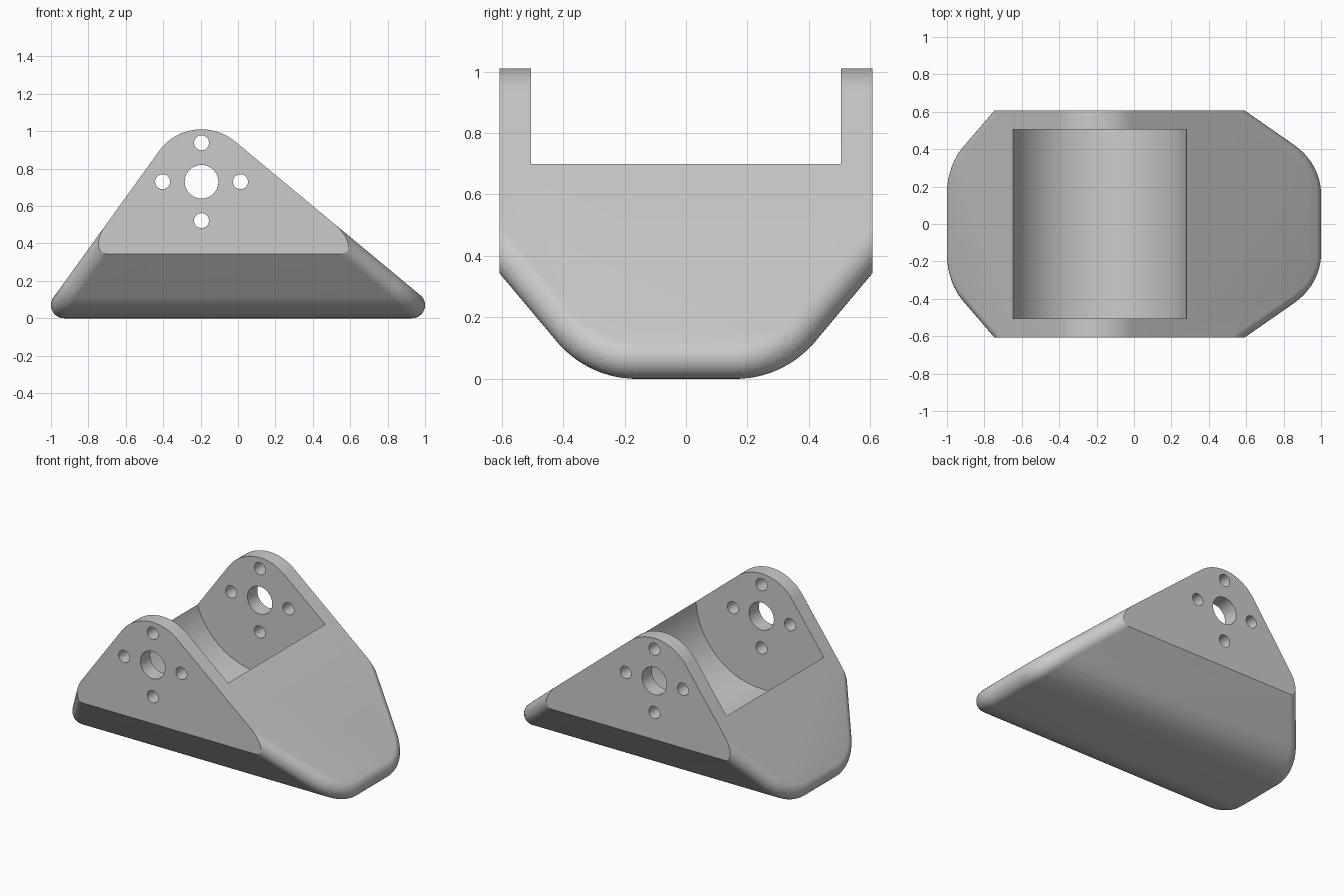
import bpy
import bmesh
from math import sin, cos, tan, atan2, asin, hypot, pi, radians
from mathutils import Matrix, Vector

if "Cube" in bpy.data.objects:
    bpy.data.objects.remove(bpy.data.objects["Cube"])

HALF_WIDTH = 0.607                # half of the body width
FILLET = 0.07                     # rolled edge radius
PIVOT_X, PIVOT_Z = -0.195, 0.73   # centre of the bores and of the cradle
CROWN = 0.28                      # radius of the rounded top
FOOT = 0.93                       # x of the rolled end centres

grey = bpy.data.materials.new("plain grey")
grey.use_nodes = True
grey.diffuse_color = (0.6, 0.6, 0.6, 1)
grey.node_tree.nodes["Principled BSDF"].inputs["Base Color"].default_value = (0.6, 0.6, 0.6, 1)


def make_object(name, bm):
    mesh = bpy.data.meshes.new(name)
    bm.to_mesh(mesh)
    bm.free()
    mesh.materials.append(grey)
    obj = bpy.data.objects.new(name, mesh)
    bpy.context.scene.collection.objects.link(obj)
    return obj


def flank_angle(side):
    """Steepness of the flank tangent to the foot and crown circles."""
    run, rise = abs(side * FOOT - PIVOT_X), PIVOT_Z - FILLET
    return atan2(rise, run) + asin((CROWN - FILLET) / hypot(run, rise))


def add_ball(bm, centre):
    bmesh.ops.create_uvsphere(bm, u_segments=32, v_segments=16, radius=FILLET,
                              matrix=Matrix.Translation(centre))


def cylinder(name, x, z, radius, half_length, segments):
    bm = bmesh.new()
    turn = Matrix.Translation((x, 0, z)) @ Matrix.Rotation(pi / 2, 4, "X")
    bmesh.ops.create_cone(bm, cap_ends=True, segments=segments, radius1=radius,
                          radius2=radius, depth=2 * half_length, matrix=turn)
    obj = make_object(name, bm)
    obj.hide_render = True
    obj.hide_viewport = True
    return obj


# Keel line in y and z: flat bottom, arc, then straight chine past the body width
BEND, KEEL_Y, CHINE = 0.34, 0.16, radians(50)
keel = []
for i in range(13):
    a = CHINE * i / 12
    keel.append((KEEL_Y + (BEND - FILLET) * sin(a), BEND - (BEND - FILLET) * cos(a)))
y, z = keel[-1]
reach = 0.8 - y
keel.append((0.8, z + reach * tan(CHINE)))

# Solid body: hull around the rolled end edges and the rounded crown
bm = bmesh.new()
for end in (-1, 1):
    slope = tan(flank_angle(end))
    for y, z in keel:
        x = end * (FOOT - (z - FILLET) / slope)
        for side in (-1, 1):
            add_ball(bm, Vector((x, side * y, z)))
start, stop = pi / 2 - flank_angle(1), pi / 2 + flank_angle(-1)
for i in range(33):
    a = pi / 2 - flank_angle(1) + (flank_angle(1) + flank_angle(-1)) * i / 32
    for side in (-1, 1):
        bm.verts.new((PIVOT_X + CROWN * cos(a), side * 0.8, PIVOT_Z + CROWN * sin(a)))
bmesh.ops.convex_hull(bm, input=bm.verts[:])
bm.faces.ensure_lookup_table()
bmesh.ops.delete(bm, geom=[v for v in bm.verts if not v.link_faces], context="VERTS")

# Flat side faces
for side in (-1, 1):
    bmesh.ops.bisect_plane(bm, geom=bm.verts[:] + bm.edges[:] + bm.faces[:], dist=1e-6,
                           plane_co=(0, side * HALF_WIDTH, 0), plane_no=(0, side, 0),
                           clear_outer=True)
    bmesh.ops.holes_fill(bm, edges=[e for e in bm.edges if e.is_boundary], sides=0)
bmesh.ops.remove_doubles(bm, verts=bm.verts[:], dist=1e-5)
bmesh.ops.recalc_face_normals(bm, faces=bm.faces[:])
body = make_object("bracket_body", bm)

# Cradle between the cheeks, main bore and four bolt holes
cutters = [cylinder("cradle_cutter", PIVOT_X, PIVOT_Z, 0.477, 0.505, 128),
           cylinder("bore_cutter", PIVOT_X, PIVOT_Z, 0.09, 1, 48)]
for i in range(4):
    a = i * pi / 2
    cutters.append(cylinder("bolt_hole_cutter", PIVOT_X + 0.208 * cos(a),
                            PIVOT_Z + 0.208 * sin(a), 0.04, 1, 32))
for cutter in cutters:
    cut = body.modifiers.new(cutter.name, "BOOLEAN")
    cut.operation = "DIFFERENCE"
    cut.solver = "EXACT"
    cut.object = cutter

# Bake the cuts, then smooth the rolled surfaces
bpy.ops.object.select_all(action="DESELECT")
body.select_set(True)
bpy.context.view_layer.objects.active = body
for cut in list(body.modifiers):
    bpy.ops.object.modifier_apply(modifier=cut.name)
for cutter in cutters:
    bpy.data.objects.remove(cutter)
bpy.ops.object.shade_smooth_by_angle(angle=radians(25))
